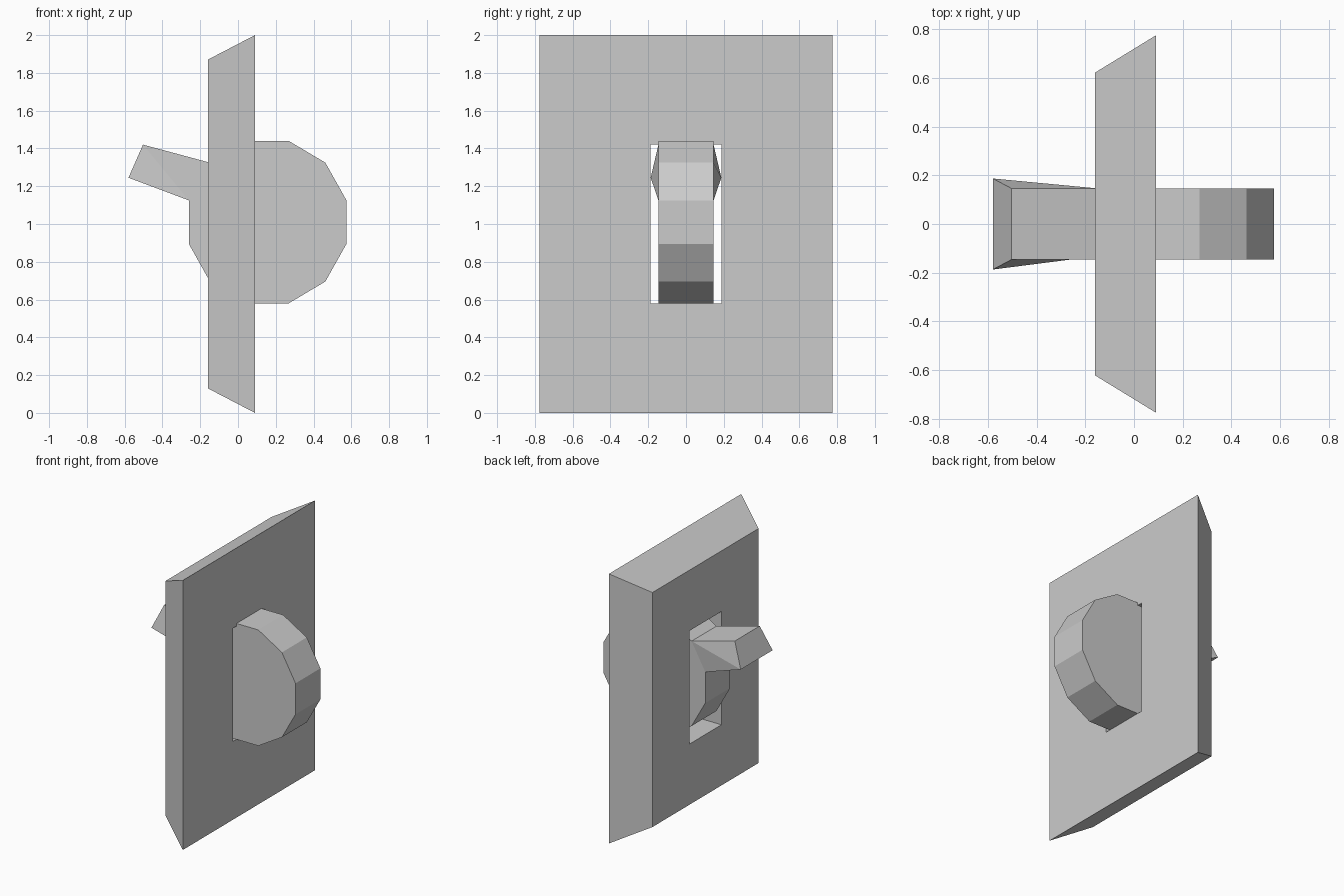
import bpy, bmesh, math

if "Cube" in bpy.data.objects:
    bpy.data.objects.remove(bpy.data.objects["Cube"])


def finish(bm, name):
    bmesh.ops.recalc_face_normals(bm, faces=bm.faces[:])
    mesh = bpy.data.meshes.new(name)
    bm.to_mesh(mesh)
    bm.free()
    obj = bpy.data.objects.new(name, mesh)
    bpy.context.collection.objects.link(obj)
    return obj


# Wall plate: bevelled slab with a rectangular slot, as four rectangular rings
# Each ring is (x, half width, bottom z, top z)
FRONT_X, BACK_X = -0.16, 0.09
rings_spec = [
    (FRONT_X, 0.622, 0.13, 1.87),
    (BACK_X, 0.775, 0.0, 2.0),
    (BACK_X, 0.187, 0.58, 1.42),
    (FRONT_X, 0.187, 0.58, 1.42),
]
bm = bmesh.new()
rings = [[bm.verts.new((x, y, z))
          for y, z in ((-w, lo), (w, lo), (w, hi), (-w, hi))]
         for x, w, lo, hi in rings_spec]
for i in range(4):
    a, b = rings[i], rings[(i + 1) % 4]
    for j in range(4):
        k = (j + 1) % 4
        bm.faces.new((a[j], a[k], b[k], b[j]))
finish(bm, "wall_plate")

# Rocker: twelve-sided wheel with the lever drawn out of one rim face
HALF = 0.146
CX, CZ, RX, RZ = 0.157, 1.01, 0.432, 0.445
LEVER_RIM = 5      # rim face (upper left) that carries the lever
bm = bmesh.new()
near, far = [], []
for i in range(12):
    t = math.radians(15 + 30 * i - 30)
    x, z = CX + RX * math.cos(t), CZ + RZ * math.sin(t)
    near.append(bm.verts.new((x, -HALF, z)))
    far.append(bm.verts.new((x, HALF, z)))
bm.faces.new(near)
bm.faces.new(far)
for i in range(12):
    k = (i + 1) % 12
    if i != LEVER_RIM:
        bm.faces.new((near[i], near[k], far[k], far[i]))

# Lever: flared tip, wider along its lower edge
up, low = LEVER_RIM, LEVER_RIM + 1
tip_up = [bm.verts.new((-0.503, s * HALF, 1.42)) for s in (-1, 1)]
tip_low = [bm.verts.new((-0.58, s * 0.187, 1.245)) for s in (-1, 1)]
bm.faces.new((near[up], far[up], tip_up[1], tip_up[0]))
bm.faces.new((near[low], far[low], tip_low[1], tip_low[0]))
bm.faces.new((tip_up[0], tip_up[1], tip_low[1], tip_low[0]))
bm.faces.new((near[up], near[low], tip_up[0]))
bm.faces.new((near[low], tip_low[0], tip_up[0]))
bm.faces.new((far[up], far[low], tip_low[1]))
bm.faces.new((far[up], tip_low[1], tip_up[1]))
finish(bm, "rocker_lever")
